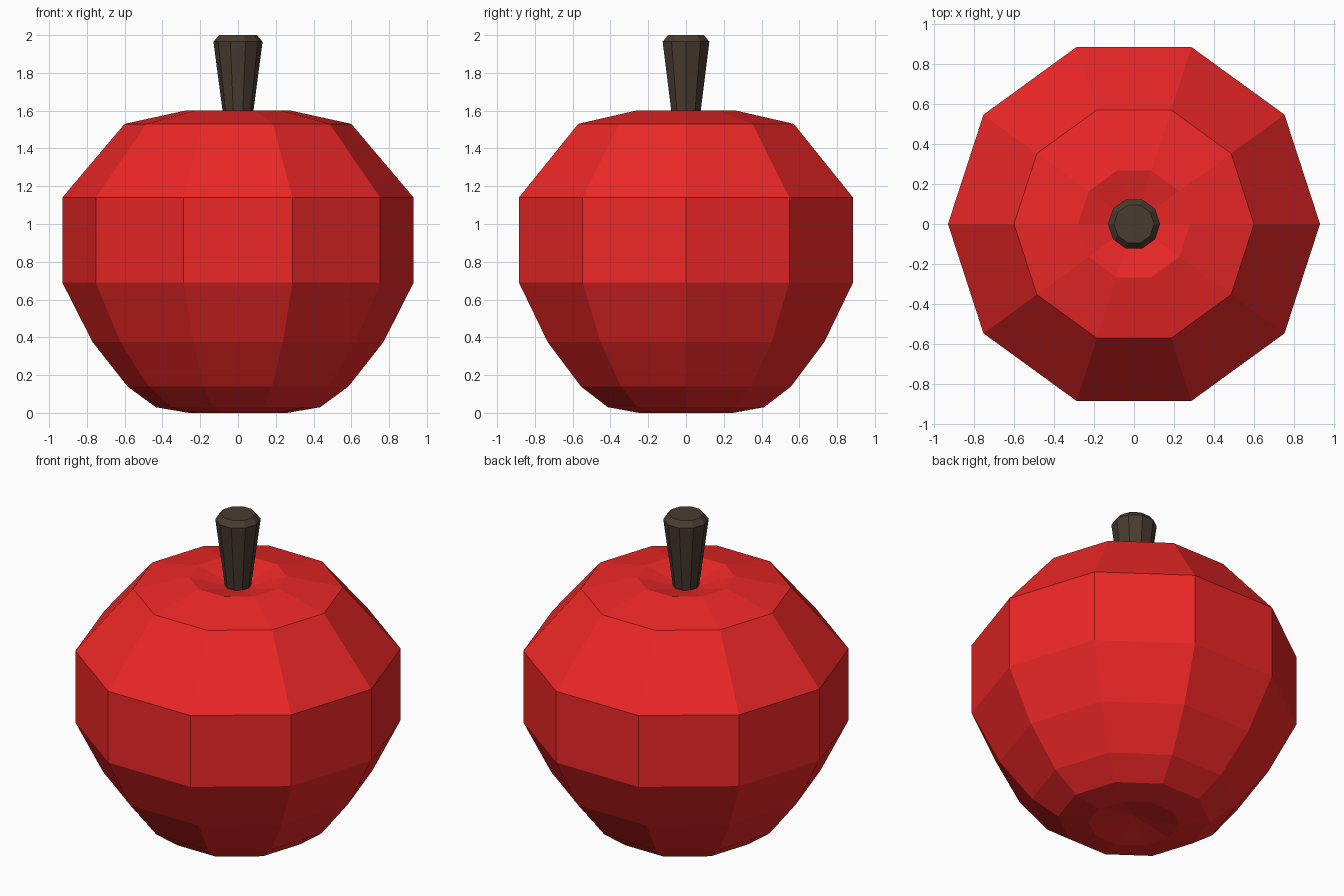
import bpy, bmesh
from math import cos, sin, tau

if "Cube" in bpy.data.objects:
    bpy.data.objects.remove(bpy.data.objects["Cube"])

SIDES = 10

def material(name, color):
    m = bpy.data.materials.new(name)
    m.diffuse_color = color
    m.use_nodes = True
    m.node_tree.nodes["Principled BSDF"].inputs["Base Color"].default_value = m.diffuse_color
    return m

def lathe(name, profile, mat):
    """Spin a (radius, z) profile around z; both profile ends lie on the axis."""
    bm = bmesh.new()
    rings = []
    for r, z in profile:
        if r == 0:
            rings.append([bm.verts.new((0, 0, z))] * SIDES)
        else:
            rings.append([bm.verts.new((r * cos(tau * i / SIDES), r * sin(tau * i / SIDES), z))
                          for i in range(SIDES)])
    for a, b in zip(rings, rings[1:]):
        for i in range(SIDES):
            j = (i + 1) % SIDES
            corners = list(dict.fromkeys((a[i], a[j], b[j], b[i])))
            bm.faces.new(corners)
    bmesh.ops.recalc_face_normals(bm, faces=bm.faces)
    mesh = bpy.data.meshes.new(name)
    bm.to_mesh(mesh)
    bm.free()
    mesh.materials.append(mat)
    obj = bpy.data.objects.new(name, mesh)
    bpy.context.collection.objects.link(obj)
    return obj

red = material("red_skin", (0.85, 0.02, 0.02, 1))
brown = material("brown_stem", (0.065, 0.045, 0.03, 1))

# Fruit body with a dimple at the bottom and the top
lathe("fruit_body", [(0, 0.05), (0.26, 0), (0.435, 0.03), (0.585, 0.14), (0.77, 0.375),
                     (0.93, 0.69), (0.93, 1.14), (0.60, 1.53), (0.28, 1.60), (0, 1.53)], red)

# Stem flaring upward with a bevelled top
lathe("stem", [(0, 1.51), (0.07, 1.51), (0.13, 1.965), (0.10, 2.0), (0, 2.0)], brown)
